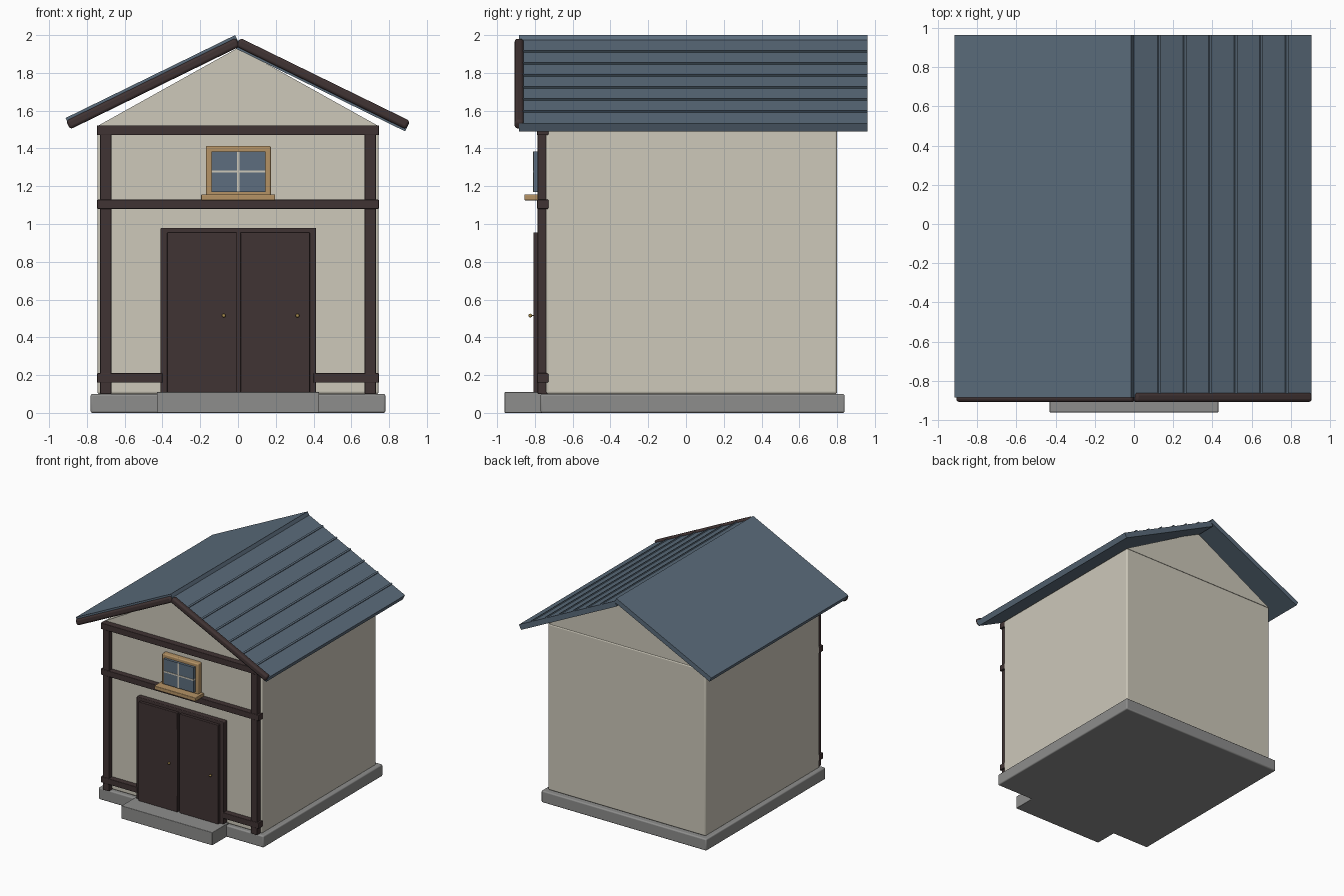
import bpy, bmesh, math
from mathutils import Vector

cube = bpy.data.objects.get("Cube")
if cube:
    bpy.data.objects.remove(cube, do_unlink=True)


def material(name, r, g, b):
    m = bpy.data.materials.new(name)
    m.use_nodes = True
    m.diffuse_color = (r, g, b, 1)
    m.node_tree.nodes["Principled BSDF"].inputs["Base Color"].default_value = (r, g, b, 1)
    return m


PLASTER = material("cream plaster", 0.61, 0.58, 0.49)
ROOF = material("slate blue metal", 0.105, 0.15, 0.2)
TIMBER = material("dark brown timber", 0.051, 0.033, 0.033)
STONE = material("grey concrete", 0.27, 0.27, 0.265)
OAK = material("light wood", 0.46, 0.29, 0.13)
BRASS = material("brass", 0.4, 0.27, 0.08)
GLASS = material("blue glass", 0.11, 0.155, 0.21)


def finish(name, bm, mat, bevel=0.0):
    bmesh.ops.recalc_face_normals(bm, faces=bm.faces)
    me = bpy.data.meshes.new(name)
    bm.to_mesh(me)
    bm.free()
    me.materials.append(mat)
    ob = bpy.data.objects.new(name, me)
    bpy.context.collection.objects.link(ob)
    if bevel:
        mod = ob.modifiers.new("soft edges", "BEVEL")
        mod.width = bevel
        mod.segments = 3
    bpy.context.view_layer.objects.active = ob
    bpy.ops.object.select_all(action="DESELECT")
    ob.select_set(True)
    bpy.ops.object.shade_smooth_by_angle()
    return ob


def box(name, x, y, z, mat, bevel=0.0):
    """Box from (low, high) pairs on each axis."""
    bm = bmesh.new()
    bmesh.ops.create_cube(bm, size=1)
    for v in bm.verts:
        v.co = [lo + (c + 0.5) * (hi - lo) for c, (lo, hi) in zip(v.co, (x, y, z))]
    return finish(name, bm, mat, bevel)


PITCH = math.radians(26.05)


def sloped(name, side, start, length, thick, y, mat, bevel=0.0):
    """Board running down the roof; start is the top corner at the ridge."""
    down = Vector((side * math.cos(PITCH), 0, -math.sin(PITCH)))
    normal = Vector((side * math.sin(PITCH), 0, math.cos(PITCH)))
    ob = box(name, (-length / 2, length / 2), y, (-thick / 2, thick / 2), mat, bevel)
    ob.location = Vector((start[0], 0, start[1])) + down * length / 2 - normal * thick / 2
    ob.rotation_euler.y = side * PITCH
    return ob


# Base and step
box("foundation", (-0.78, 0.78), (-0.77, 0.84), (0, 0.1), STONE, 0.01)
box("front_step", (-0.43, 0.43), (-0.96, -0.72), (0, 0.11), STONE, 0.004)

# Walls and gable
box("walls", (-0.745, 0.745), (-0.74, 0.8), (0.1, 1.52), PLASTER, 0.012)
bm = bmesh.new()
tri = bm.faces.new([bm.verts.new((x, -0.735, z))
                    for x, z in ((-0.745, 1.518), (0.745, 1.518), (0, 1.933))])
ext = bmesh.ops.extrude_face_region(bm, geom=[tri])
bmesh.ops.translate(bm, vec=(0, 1.533, 0),
                    verts=[g for g in ext["geom"] if isinstance(g, bmesh.types.BMVert)])
finish("gable", bm, PLASTER)

# Roof slabs, ribs and barge boards
ROOF_Y = (-0.885, 0.962)
sloped("roof_right", -1, (-0.015, 2.0), 1.0, 0.04, ROOF_Y, ROOF)
sloped("roof_left", 1, (0, 1.973), 1.007, 0.045, ROOF_Y, ROOF)
for i in range(1, 7):
    x = 0.13 * i - 0.006
    top = 1.973 - x * math.tan(PITCH) + 0.01
    sloped(f"roof_rib_{i}", 1, (x, top), 0.014, 0.014, ROOF_Y, ROOF)
for side, label in ((-1, "right"), (1, "left")):
    sloped(f"barge_board_{label}", side, (side * 0.012, 1.985), 1.0, 0.05,
           (-0.907, -0.86), TIMBER, 0.015)

# Timber framing on the front
FRAME_Y = (-0.785, -0.73)
BEAM_Y = (-0.788, -0.728)
for side, label in ((-1, "right"), (1, "left")):
    box(f"post_{label}", sorted((side * 0.67, side * 0.73)), FRAME_Y, (0.1, 1.5), TIMBER, 0.004)
    box(f"lower_rail_{label}", sorted((side * 0.4, side * 0.746)), BEAM_Y, (0.16, 0.21), TIMBER, 0.004)
box("middle_beam", (-0.746, 0.746), BEAM_Y, (1.08, 1.13), TIMBER, 0.004)
box("top_beam", (-0.746, 0.746), BEAM_Y, (1.47, 1.522), TIMBER, 0.004)

# Double doors
box("door_frame", (-0.41, 0.413), FRAME_Y, (0.105, 0.98), TIMBER, 0.006)
for label, x, knob_x in (("right", (-0.375, -0.007), -0.075), ("left", (0.013, 0.38), 0.315)):
    box(f"door_{label}", x, (-0.808, -0.77), (0.108, 0.955), TIMBER, 0.004)
    bm = bmesh.new()
    bmesh.ops.create_uvsphere(bm, u_segments=12, v_segments=8, radius=0.01)
    bmesh.ops.translate(bm, vec=(knob_x, -0.824, 0.515), verts=bm.verts)
    finish(f"door_knob_{label}", bm, BRASS)
    box(f"knob_stem_{label}", (knob_x - 0.003, knob_x + 0.003), (-0.82, -0.8), (0.512, 0.518), BRASS)

# Window
box("window_frame", (-0.17, 0.174), FRAME_Y, (1.13, 1.413), OAK, 0.008)
box("window_glass", (-0.14, 0.146), (-0.807, -0.77), (1.17, 1.385), GLASS)
box("window_bar_upright", (-0.004, 0.008), (-0.81, -0.78), (1.17, 1.385), PLASTER)
box("window_bar_level", (-0.14, 0.146), (-0.81, -0.78), (1.272, 1.284), PLASTER)
box("window_sill", (-0.195, 0.197), (-0.855, -0.74), (1.125, 1.157), OAK, 0.005)
